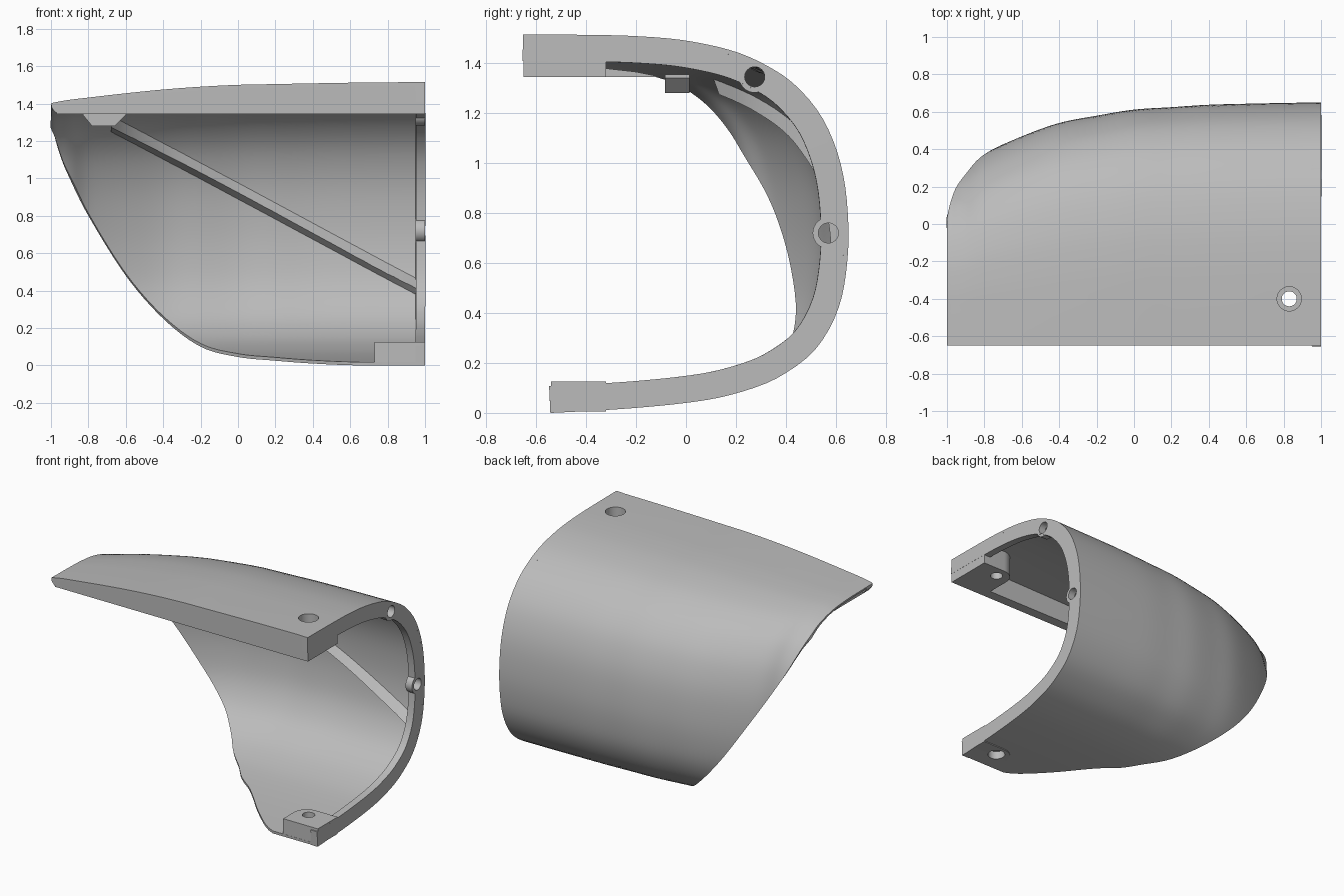
import bpy, bmesh, math
from mathutils import Vector

if "Cube" in bpy.data.objects:
    bpy.data.objects.remove(bpy.data.objects["Cube"])

grey = bpy.data.materials.new("plain grey")
grey.use_nodes = True
grey.diffuse_color = (0.5, 0.5, 0.5, 1)
grey.node_tree.nodes["Principled BSDF"].inputs["Base Color"].default_value = (0.5, 0.5, 0.5, 1)

TOP = 1.515
# Outer cross-section at the open end (y, z), top to bottom
PROFILE = [(-.65, TOP), (-.4, 1.513), (-.2, 1.508), (0, 1.49), (.2, 1.445), (.35, 1.375),
           (.45, 1.3), (.54, 1.19), (.6, 1.06), (.635, .92), (.65, .75), (.645, .6),
           (.62, .45), (.57, .33), (.5, .235), (.4, .16), (.3, .11), (.15, .065),
           (0, .04), (-.2, .02), (-.4, .007), (-.54, 0)]
# Stations along the shell: x, width factor, crown height, height of the swept edge
STATIONS = [(-1, .72, 1.40, 1.30), (-.985, .71, 1.405, 1.24), (-.95, .717, 1.412, 1.12),
            (-.9, .735, 1.42, 1.0), (-.8, .79, 1.432, .8), (-.6, .86, 1.455, .48),
            (-.4, .915, 1.475, .25), (-.2, .945, 1.49, .1), (0, .97, 1.5, .045),
            (.2, .98, 1.504, .025), (.4, .99, 1.508, .01), (.65, .995, 1.512, 0),
            (1, 1, TOP, 0)]


def spline(points, steps):
    """Smooth curve through points of any dimension."""
    out = []
    last = len(points) - 1
    for i in range(last):
        a, b, c, d = (points[max(0, min(last, i + k))] for k in (-1, 0, 1, 2))
        for s in range(steps):
            t = s / steps
            out.append(tuple(q + .5 * t * (r - p + t * (2 * p - 5 * q + 4 * r - w
                             + t * (3 * (q - r) + w - p)))
                             for p, q, r, w in zip(a, b, c, d)))
    return out + [tuple(points[-1])]


OUTLINE = spline(PROFILE, 8)
COLUMNS = spline(STATIONS, 6)


def station(x):
    for a, b in zip(COLUMNS, COLUMNS[1:]):
        if x <= b[0]:
            t = (x - a[0]) / (b[0] - a[0])
            return tuple(p + t * (q - p) for p, q in zip(a, b))
    return COLUMNS[-1]


def section(col, count=70):
    """Evenly spaced outer points at a station, from crown to swept edge."""
    x, k, top, edge = col
    pts = []
    for y, z in OUTLINE:
        p = Vector((x, -.65 + (y + .65) * k, z * top / TOP))
        if p.z <= edge and pts:
            q = pts[-1]
            pts.append(q.lerp(p, (q.z - edge) / max(q.z - p.z, 1e-6)))
            break
        pts.append(p)
    dist = [0]
    for a, b in zip(pts, pts[1:]):
        dist.append(dist[-1] + (b - a).length)
    out, j = [], 0
    for i in range(count + 1):
        d = dist[-1] * i / count
        while j < len(pts) - 2 and dist[j + 1] < d:
            j += 1
        t = (d - dist[j]) / max(dist[j + 1] - dist[j], 1e-9)
        out.append(pts[j].lerp(pts[j + 1], min(t, 1)))
    return out


def make(name, verts, faces, smooth=True):
    mesh = bpy.data.meshes.new(name)
    mesh.from_pydata(verts, [], faces)
    mesh.materials.append(grey)
    ob = bpy.data.objects.new(name, mesh)
    bpy.context.scene.collection.objects.link(ob)
    return ob


def fix_normals(ob):
    bm = bmesh.new()
    bm.from_mesh(ob.data)
    bmesh.ops.recalc_face_normals(bm, faces=bm.faces)
    bm.to_mesh(ob.data)
    bm.free()


def activate(ob):
    bpy.ops.object.select_all(action="DESELECT")
    ob.select_set(True)
    bpy.context.view_layer.objects.active = ob


def loft(name, rows, thickness=0):
    n = len(rows[0])
    faces = [(i * n + j, (i + 1) * n + j, (i + 1) * n + j + 1, i * n + j + 1)
             for i in range(len(rows) - 1) for j in range(n - 1)]
    ob = make(name, [v for r in rows for v in r], faces)
    if thickness:
        mod = ob.modifiers.new("wall", "SOLIDIFY")
        mod.thickness, mod.offset = thickness, -1
        activate(ob)
        bpy.ops.object.modifier_apply(modifier=mod.name)
    return ob


def prism(name, outline, axis, lo, hi):
    """Extrude a flat outline along x, y or z (axis 0, 1 or 2)."""
    def point(p, h):
        c = list(p)
        c.insert(axis, h)
        return c
    n = len(outline)
    verts = [point(p, h) for h in (lo, hi) for p in outline]
    faces = [tuple(range(n)), tuple(range(n, 2 * n))]
    faces += [(i, (i + 1) % n, n + (i + 1) % n, n + i) for i in range(n)]
    ob = make(name, verts, faces)
    fix_normals(ob)
    return ob


def circle(a, b, r, n=40):
    return [(a + r * math.cos(2 * math.pi * i / n), b + r * math.sin(2 * math.pi * i / n))
            for i in range(n)]


def cut(targets, outline, axis, lo, hi):
    cutter = prism("hole_cutter", outline, axis, lo, hi)
    cutter.hide_render = True
    for ob in targets:
        mod = ob.modifiers.new("hole", "BOOLEAN")
        mod.operation, mod.solver, mod.object = "DIFFERENCE", "EXACT", cutter
        activate(ob)
        bpy.ops.object.modifier_apply(modifier=mod.name)
    bpy.data.objects.remove(cutter)


# Thin curved shell and the thick rim at its open end
shell = loft("shell", [section(c) for c in COLUMNS], .018)
rim_rows = [section(station(x)) for x in (.95, 1)]
rim = loft("end_rim", [[p - Vector((0, .003, 0)) for p in r] for r in rim_rows], .107)

# Front lip under the crown, with a rounded nose corner
lip_outline = [(-.999, 1.395), (-.995, 1.375), (-.975, 1.352), (-.94, 1.345), (1, 1.345)]
lip_outline += [(c[0], c[2] - .004) for c in reversed(COLUMNS[1:])]
lip = prism("front_lip", lip_outline, 1, -.65, -.58)
nose = prism("nose_wall", [(-.65, 1.345), (-.1, 1.345), (-.2, 1.365), (-.35, 1.382),
                           (-.65, 1.39)], 0, -.97, -.93)


# Mounting blocks with a rounded inner corner
def block(name, front, lo, hi):
    arc = [(.83 - .1 * math.sin(a), -.42 + .1 * math.cos(a))
           for a in (math.pi / 2 * i / 10 for i in range(11))]
    return prism(name, [(.73, front), (1, front), (1, -.32)] + arc, 2, lo, hi)


top_block = block("top_mount", -.65, 1.345, 1.503)
bottom_block = block("bottom_mount", -.54, .006, .125)

# Screw bosses on the rim
bosses = [prism("rim_boss", circle(y, z, .063), 0, .95, 1)
          for y, z in ((.275, 1.345), (.57, .72))]
for y, z in ((.275, 1.345), (.57, .72)):
    cut([rim] + bosses, circle(y, z, .04), 0, .9, 1.1)

# Vertical screw holes with counterbores on the outside
cut([shell, rim, lip, top_block, bottom_block], circle(.83, -.4, .04), 2, -.1, 1.7)
cut([shell, top_block], circle(.83, -.4, .065), 2, 1.42, 1.7)
cut([shell, bottom_block], circle(.83, -.4, .055), 2, -.1, .06)


# Diagonal stiffening rib following the inside of the shell
def on_shell(x, z, inset):
    pts = section(station(x))
    for a, b in zip(pts, pts[1:]):
        if b.z <= z < a.z:
            p = a.lerp(b, (a.z - z) / (a.z - b.z))
            n = Vector((0, b.z - a.z, a.y - b.y)).normalized()
            return p + n * inset
    return pts[-1]


rib_rows = []
for i in range(41):
    t = i / 40
    x, z = -.68 + 1.64 * t, 1.305 - .89 * t
    high, low = on_shell(x, z + .05, .012), on_shell(x, z - .05, .012)
    crest = on_shell(x, z + .02 - .05 * t, .06)
    rib_rows.append([high, crest, low, high])
rib = loft("diagonal_rib", rib_rows)
fix_normals(rib)
tab = prism("rib_end_tab", [(-.83, 1.355), (-.83, 1.34), (-.78, 1.28), (-.66, 1.28),
                            (-.6, 1.34), (-.6, 1.355)], 1, -.085, .015)

# Smooth curved faces, keep hard edges
for ob in [shell, rim, lip, nose, top_block, bottom_block, rib, tab] + bosses:
    activate(ob)
    bpy.ops.object.shade_smooth_by_angle(angle=math.radians(30))
